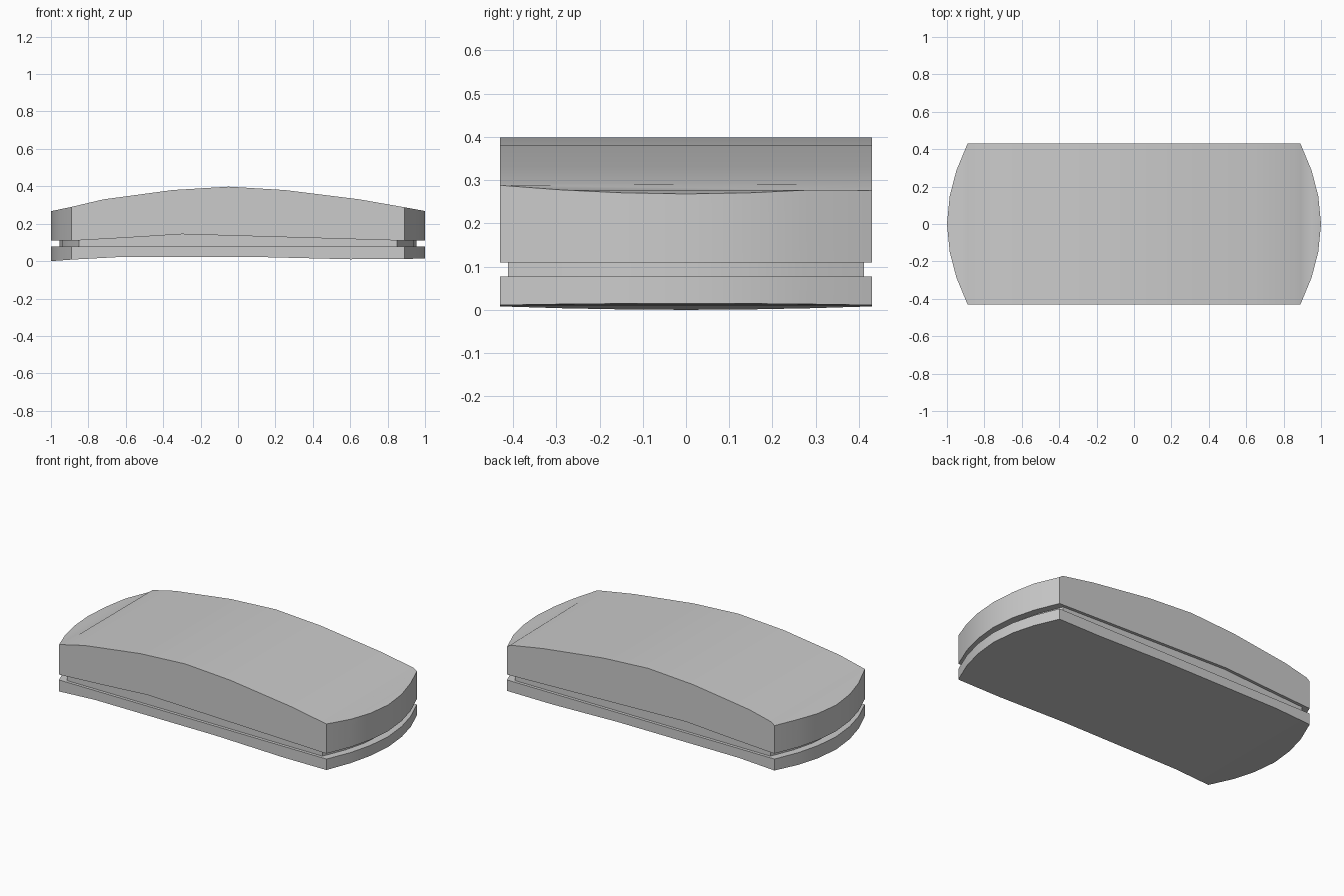
import bpy, bmesh

if "Cube" in bpy.data.objects:
    bpy.data.objects.remove(bpy.data.objects["Cube"])

# Plan outline of the bowed end: (x, half width)
END = [(1.0, 0.0), (0.985, 0.15), (0.95, 0.285), (0.89, 0.43)]
CORNER, HALF = 0.89, 0.43


def interp(profile, x):
    if x <= profile[0][0]:
        return profile[0][1]
    for (x0, z0), (x1, z1) in zip(profile, profile[1:]):
        if x <= x1:
            return z0 + (z1 - z0) * (x - x0) / (x1 - x0)
    return profile[-1][1]


def slab(name, top, bottom, inset=(1.0, 1.0), back_drop=0.0):
    """Solid with the bowed-end plan, between two height profiles."""
    stations = {(sx * x, w) for x, w in END for sx in (-1, 1)}
    used = {s[0] for s in stations}
    for x, _ in top + bottom:
        if abs(x) < CORNER and x not in used:
            stations.add((x, HALF))
            used.add(x)
    bm = bmesh.new()
    rings = []
    for x, w in sorted(stations):
        zt, zb = interp(top, x), interp(bottom, x)
        drop = back_drop if abs(x) == CORNER else 0.0
        px, py = x * inset[0], w * inset[1]
        rings.append([bm.verts.new(p) for p in (
            (px, -py, zb), (px, py, zb), (px, py, zt - drop), (px, -py, zt))])
    for a, b in zip(rings, rings[1:]):
        for i in range(4):
            j = (i + 1) % 4
            bm.faces.new((a[i], a[j], b[j], b[i]))
    bmesh.ops.remove_doubles(bm, verts=bm.verts[:], dist=1e-5)
    bmesh.ops.recalc_face_normals(bm, faces=bm.faces[:])
    mesh = bpy.data.meshes.new(name)
    bm.to_mesh(mesh)
    bm.free()
    obj = bpy.data.objects.new(name, mesh)
    bpy.context.collection.objects.link(obj)
    bpy.context.view_layer.objects.active = obj
    obj.select_set(True)
    bpy.ops.object.shade_smooth_by_angle(angle=0.55)
    obj.select_set(False)
    return obj


# Domed upper shell with an arched underside
slab("upper_shell",
     [(-1, 0.267), (-0.89, 0.29), (-0.72, 0.33), (-0.35, 0.38), (-0.05, 0.398),
      (0.25, 0.38), (0.65, 0.33), (0.89, 0.288), (1, 0.268)],
     [(-0.87, 0.11), (-0.6, 0.125), (-0.3, 0.144), (0.87, 0.11)],
     back_drop=0.012)

# Recessed band in the seam
slab("seam_band", [(-1, 0.15), (1, 0.15)], [(-1, 0.06), (1, 0.06)],
     inset=(0.955, 0.958))

# Thin lower shell with a slightly hollow underside
slab("lower_shell", [(-1, 0.077), (1, 0.077)],
     [(-1, 0.0), (-0.89, 0.008), (-0.65, 0.021), (0.15, 0.021),
      (0.6, 0.01), (0.89, 0.011), (1, 0.015)])
